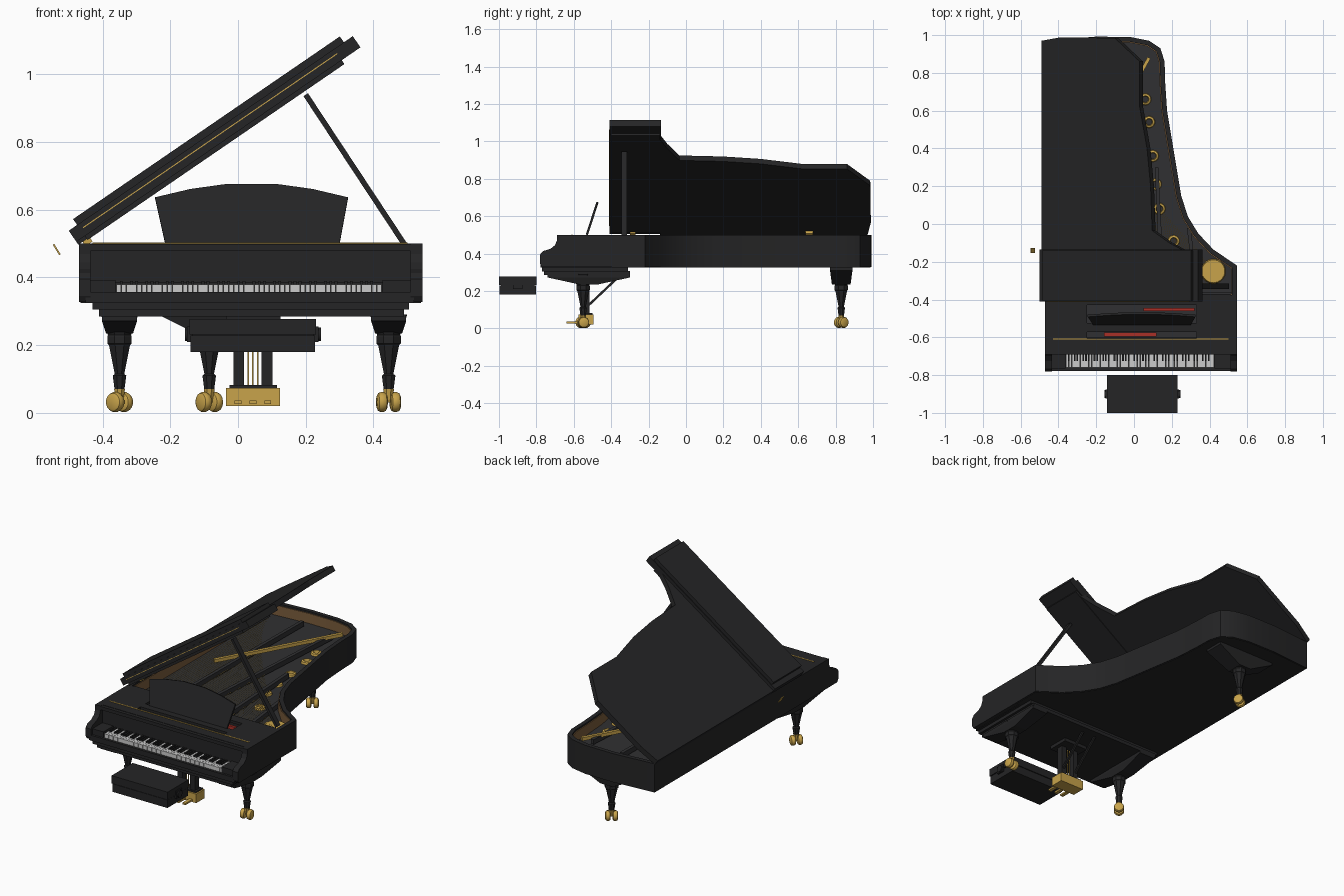
import bpy, bmesh
from math import cos, sin, pi, radians
from mathutils import Matrix, Vector

if "Cube" in bpy.data.objects:
    bpy.data.objects.remove(bpy.data.objects["Cube"])


def material(name, r, g, b):
    m = bpy.data.materials.new(name)
    m.diffuse_color = (r, g, b, 1)
    m.use_nodes = True
    m.node_tree.nodes["Principled BSDF"].inputs["Base Color"].default_value = m.diffuse_color
    return m


BLACK = material("ebony", .018, .018, .019)
IRON = material("iron", .03, .03, .032)
GOLD = material("brass", .58, .37, .07)
WOOD = material("wood", .2, .11, .045)
WHITE = material("ivory", .65, .65, .65)
RED = material("felt", .4, .03, .02)
YZ = Matrix(((0, 0, 1, 0), (1, 0, 0, 0), (0, 1, 0, 0), (0, 0, 0, 1)))


def finish(name, bm, mat, matrix=None, smooth=False):
    bmesh.ops.recalc_face_normals(bm, faces=bm.faces)
    me = bpy.data.meshes.new(name)
    bm.to_mesh(me)
    bm.free()
    me.materials.append(mat)
    ob = bpy.data.objects.new(name, me)
    bpy.context.collection.objects.link(ob)
    if matrix:
        ob.matrix_world = matrix
    if smooth:
        bpy.context.view_layer.objects.active = ob
        ob.select_set(True)
        bpy.ops.object.shade_smooth_by_angle(angle=radians(35))
        ob.select_set(False)
    return ob


def skin(bm, rings, closed=False):
    """Join point rings; cap the ends, or close into a loop."""
    vs = [[bm.verts.new(p) for p in r] for r in rings]
    n = len(vs[0])
    pairs = list(zip(vs, vs[1:])) + ([(vs[-1], vs[0])] if closed else [])
    for a, b in pairs:
        for i in range(n):
            j = (i + 1) % n
            bm.faces.new((a[i], a[j], b[j], b[i]))
    if not closed:
        bm.faces.new(vs[0])
        bm.faces.new(vs[-1])


def boxes(name, mat, *dims, matrix=None):
    bm = bmesh.new()
    for x0, x1, y0, y1, z0, z1 in dims:
        skin(bm, [[(x0, y0, z), (x1, y0, z), (x1, y1, z), (x0, y1, z)] for z in (z0, z1)])
    return finish(name, bm, mat, matrix)


def prism(name, mat, pts, z0, z1, matrix=None, smooth=False):
    bm = bmesh.new()
    skin(bm, [[(x, y, z) for x, y in pts] for z in (z0, z1)])
    return finish(name, bm, mat, matrix, smooth)


def bars(name, mat, segs, w, h):
    """Straight rods of w x h section between point pairs."""
    bm = bmesh.new()
    for p, q in segs:
        p, q = Vector(p), Vector(q)
        d = (q - p).normalized()
        s = d.cross(Vector((0, 1, 0) if abs(d.y) < .3 else (0, 0, 1))).normalized()
        t = d.cross(s)
        skin(bm, [[c + s * a * w / 2 + t * b * h / 2 for a, b in ((1, 1), (-1, 1), (-1, -1), (1, -1))]
                  for c in (p, q)])
    return finish(name, bm, mat)


def loft(name, mat, rings, n, matrix, smooth=False):
    """Stack of n-sided rings (z, half width x, half width y)."""
    bm = bmesh.new()
    k = 1 / cos(pi / n)
    skin(bm, [[(hx * k * cos((2 * i + 1) * pi / n), hy * k * sin((2 * i + 1) * pi / n), z)
               for i in range(n)] for z, hx, hy in rings])
    return finish(name, bm, mat, matrix, smooth)


def inset(pts, d):
    out = []
    for i, p in enumerate(pts):
        p, a, b = Vector(p), Vector(pts[i - 1]), Vector(pts[(i + 1) % len(pts)])
        e, f = (p - a).normalized(), (b - p).normalized()
        n1, n2 = Vector((-e.y, e.x)), Vector((-f.y, f.x))
        out.append(p + (n1 + n2) * d / (1 + n1.dot(n2)))
    return out


def ring_wall(name, mat, pts, d0, d1, z0, z1):
    o, i = inset(pts, d0), inset(pts, d1)
    bm = bmesh.new()
    skin(bm, [[(p[0], p[1], z) for p in loop] for loop, z in ((o, z0), (o, z1), (i, z1), (i, z0))], True)
    return finish(name, bm, mat, smooth=True)


T = Matrix.Translation

# Case: curved rim, wooden lining, bottom board and iron plate
case = [(.545, -.4), (.545, -.22), (.42, -.135), (.34, -.05), (.285, .04), (.25, .15), (.225, .3),
        (.2, .45), (.175, .6), (.165, .75), (.162, .86), (.14, .93), (.08, .97), (-.02, .99),
        (-.2, .992), (-.47, .97), (-.47, -.4)]
ring_wall("case_rim", BLACK, case, 0, .025, .328, .5)
ring_wall("rim_lining", WOOD, case, .024, .03, .42, .49)
prism("bottom_board", BLACK, inset(case, .005), .325, .345)
prism("iron_plate", IRON, inset(case, .025), .42, .43)

# Interior: struts, bridge, strings, brass rosettes
bars("plate_struts", IRON, [((-.22, -.36, .455), (-.2, .9, .455)), ((-.05, -.36, .455), (.03, .85, .455)),
     ((.15, -.36, .455), (.12, .3, .455)), ((.33, -.36, .455), (.29, -.02, .455))], .02, .03)
bars("bass_bridge", GOLD, [((-.3, .2, .47), (.08, .88, .47))], .018, .02)
strings = []
for i in range(60):
    s = i / 59
    strings.append(((-.41 + .88 * s, -.35, .447), (-.4 + .74 * s, .86 - 1.0 * s ** .8, .447)))
bars("strings", GOLD, strings, .0015, .0015)
for x, y, r in ((.06, .66, .032), (.08, .54, .032), (.1, .36, .032), (.115, .21, .032),
                (.135, .08, .032), (.21, -.09, .032)):
    bm = bmesh.new()
    skin(bm, [[(x + q * r * cos(a * pi / 10), y + q * r * sin(a * pi / 10), z) for a in range(20)]
              for q, z in ((1, .428), (.9, .442), (.6, .446), (.5, .428))], True)
    finish("plate_rosette", bm, GOLD, smooth=True)
loft("treble_plate_disc", GOLD, [(.43, .065, .065), (.445, .06, .06)], 24, T((.42, -.25, 0)), True)
boxes("pin_block", IRON, (-.44, .515, -.6, -.36, .39, .44))
boxes("felt_dampers", RED, (-.16, .12, -.595, -.575, .44, .475), (.05, .32, -.46, -.445, .44, .48))

# Front arms, keyed to the side profile
arm = [(-.69, .5), (-.69, .47), (-.7, .445), (-.725, .425), (-.765, .413), (-.78, .395), (-.78, .345),
       (-.77, .328), (-.39, .328), (-.39, .5)]
for side, x in (("left", -.47), ("right", .51)):
    prism(side + "_arm", BLACK, arm, x, x + .035, YZ)

# Music shelf, fallboard, key blocks, key slip and keybed tiers
boxes("music_shelf", BLACK, (-.436, .511, -.67, -.61, .485, .5), (-.436, .511, -.43, -.37, .485, .5),
      (-.436, -.25, -.61, -.43, .485, .5), (.33, .511, -.61, -.43, .485, .5),
      (-.25, .33, -.572, -.525, .485, .5))
boxes("fallboard", BLACK, (-.436, .511, -.67, -.645, .383, .49), (-.436, .511, -.69, -.67, .478, .498))
boxes("fallboard_trim", GOLD, (-.43, .5, -.612, -.606, .5, .503))
boxes("key_blocks", BLACK, (-.436, -.362, -.765, -.66, .345, .392), (.427, .511, -.765, -.66, .345, .392))
boxes("key_slip", BLACK, (-.45, .52, -.778, -.762, .325, .357))
boxes("keybed", BLACK, (-.45, .52, -.775, -.39, .325, .35), (-.43, .505, -.77, -.31, .305, .328),
      (-.41, .49, -.76, -.3, .285, .306))

# Keyboard: 52 white keys and the sharps between them
pitch = .785 / 52
boxes("white_keys", WHITE, *[(-.36 + i * pitch + .0006, -.36 + (i + 1) * pitch - .0006, -.76, -.66, .35, .38)
                             for i in range(52)])
boxes("black_keys", BLACK, *[(-.36 + i * pitch - .0042, -.36 + i * pitch + .0042, -.725, -.66, .37, .389)
                             for i in range(1, 52) if i % 7 in (1, 3, 4, 6, 0)])

# Music desk, leaning back
prism("music_desk", BLACK, [(-.215, 0), (.3, 0), (.325, .142), (.22, .168), (.11, .184), (-.03, .184),
      (-.14, .168), (-.245, .142)], -.006, .006, T((0, -.53, .5)) @ Matrix.Rotation(radians(72), 4, 'X'))

# Lid: main panel and thicker stepped front flap, hinged on the left
LID = T((-.453, 0, .505)) @ Matrix.Rotation(radians(-34.4), 4, 'Y')
prism("lid_panel", BLACK, [(-.02, -.14), (.89, -.14), (.8, -.1), (.69, -.035), (.68, .2), (.657, .4), (.61, .62),
      (.61, .86), (.45, .985), (.1, .988), (-.02, .97)], .004, .036, LID)
boxes("lid_front_flap", BLACK, (.01, .93, -.4, -.14, 0, .016), (-.02, .997, -.41, -.135, .014, .054),
      (.01, .965, -.405, -.14, .052, .075), matrix=LID)
boxes("lid_trim", GOLD, (.02, .93, -.412, -.405, .036, .039), matrix=LID)
boxes("lid_hinges", GOLD, (-.005, .02, -.3, -.27, -.012, .004), (-.005, .02, .64, .68, -.012, .004), matrix=LID)
bars("hinge_pin", GOLD, [((-.545, -.14, .498), (-.526, -.14, .467))], .005, .025)
bars("lid_prop", BLACK, [((.497, -.33, .49), (.2, -.33, .94))], .016, .03)

# Legs: corbel, tapered shaft and twin brass casters
for name, x, y, turn, wx, wy, top in (("front_left", -.35, -.55, 50, .052, .22, .29),
                                      ("front_right", .445, -.55, 8, .052, .22, .29),
                                      ("rear", -.085, .83, 35, .19, .06, .328)):
    long = (0, .03) if wy > wx else (0, 0)
    M = T((x, y, 0))
    loft(name + "_corbel", BLACK, [(top, wx, wy), (top - .018, wx, wy), (.235, .04, .05)], 4,
         T((x, y + long[1], 0)))
    loft(name + "_leg", BLACK, [(top, .055, .055), (.23, .034, .034), (.226, .036, .036), (.205, .036, .036),
         (.2, .031, .031), (.115, .014, .014), (.11, .02, .02), (.065, .014, .014)], 8, M)
    loft(name + "_caster_stem", GOLD, [(.07, .016, .016), (.03, .01, .01)], 8, M)
    R = M @ T((0, 0, .032)) @ Matrix.Rotation(radians(turn), 4, 'Z') @ Matrix.Rotation(pi / 2, 4, 'Y')
    for s in (-1, 1):
        loft(name + "_caster_wheel", GOLD, [(-.015, .018, .018), (-.011, .026, .026), (-.004, .029, .029),
             (.004, .029, .029), (.011, .026, .026), (.015, .018, .018)], 16, R @ T((0, 0, s * .02)), True)

# Pedal lyre: head, posts, rods, box, pedals and braces
boxes("lyre_head", BLACK, (-.035, .125, -.59, -.46, .265, .29))
boxes("lyre_posts", BLACK, *[(x - .016, x + .016, -.555, -.515, .075, .27) for x in (.002, .086)])
boxes("lyre_ledge", BLACK, (-.025, .115, -.565, -.5, .072, .082))
boxes("pedal_box", GOLD, (-.036, .124, -.575, -.495, .02, .074))
boxes("pedals", GOLD, *[(x - .01, x + .01, -.64, -.57, .026, .036) for x in (.0, .044, .088)])
bars("pedal_rods", GOLD, [((x, -.535, .07), (x, -.535, .27)) for x in (.03, .044, .058)], .004, .004)
bars("lyre_braces", BLACK, [((x, -.53, .115), (x, -.34, .295)) for x in (.0, .088)], .012, .012)

# Bench seat with side knobs
boxes("bench", BLACK, (-.14, .228, -.998, -.802, .18, .228), (-.143, .231, -1, -.8, .231, .277),
      (-.135, .223, -.99, -.81, .226, .233))
boxes("bench_handles", BLACK, (-.15, .238, -.925, -.875, .21, .255))
for x in (-.148, .236):
    loft("bench_knob", BLACK, [(-.009, .02, .02), (.009, .02, .02)], 16,
         T((x, -.9, .232)) @ Matrix.Rotation(pi / 2, 4, 'Y'), True)
